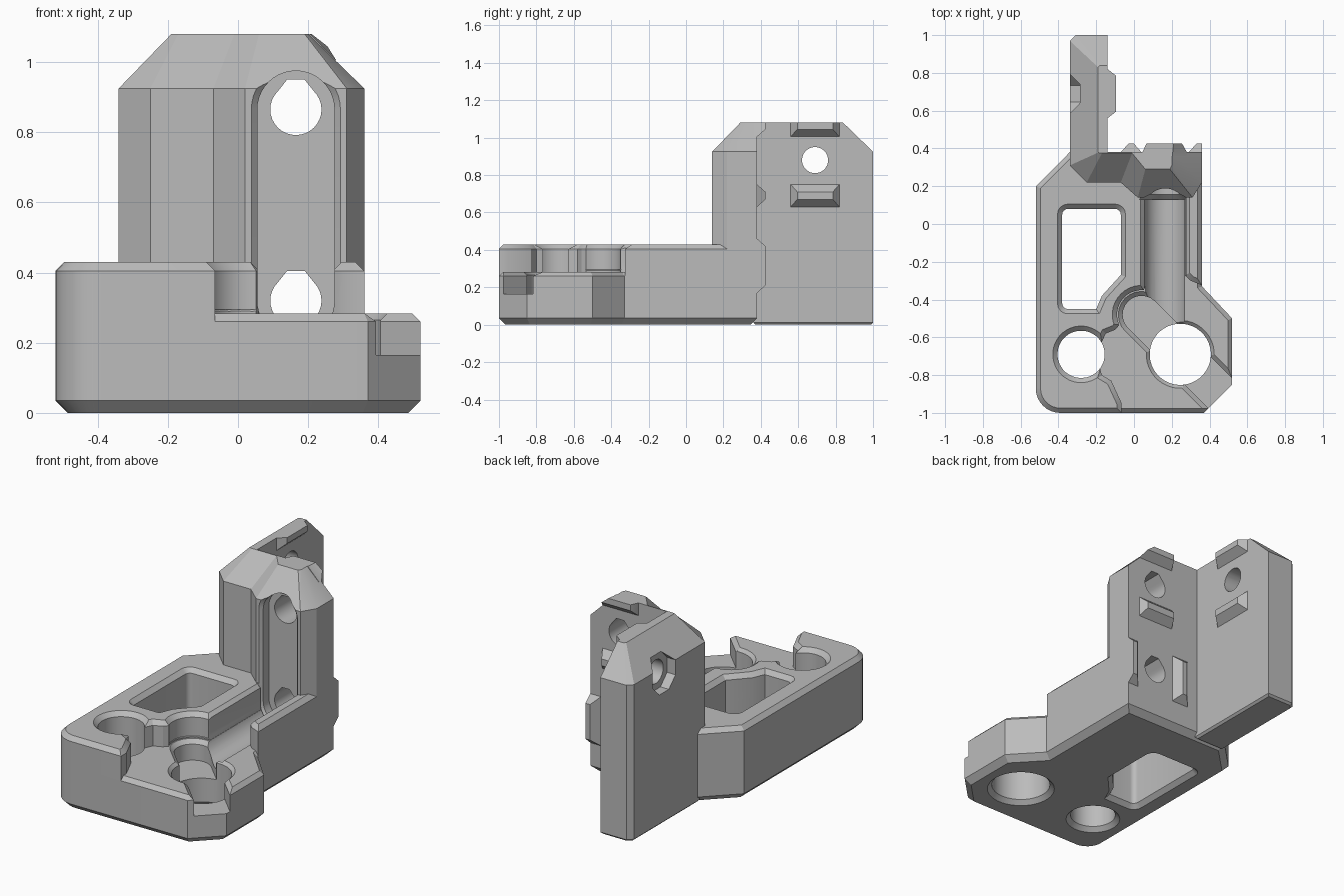
import bpy, bmesh
from math import sin, cos, pi, radians
from mathutils import Vector

cube = bpy.data.objects.get("Cube")
if cube:
    bpy.data.objects.remove(cube, do_unlink=True)

grey = bpy.data.materials.new("grey plastic")
grey.use_nodes = True
COLOUR = (0.5, 0.5, 0.5, 1)
grey.diffuse_color = COLOUR
for node in grey.node_tree.nodes:
    if node.type == 'BSDF_PRINCIPLED':
        node.inputs["Base Color"].default_value = COLOUR


def loft(name, rings):
    """Closed solid through rings of equal point count."""
    bm = bmesh.new()
    loops = [[bm.verts.new(p) for p in ring] for ring in rings]
    n = len(loops[0])
    for a, b in zip(loops, loops[1:]):
        for i in range(n):
            j = (i + 1) % n
            bm.faces.new((a[i], a[j], b[j], b[i]))
    bm.faces.new(loops[0][::-1])
    bm.faces.new(loops[-1])
    bmesh.ops.recalc_face_normals(bm, faces=bm.faces)
    mesh = bpy.data.meshes.new(name)
    bm.to_mesh(mesh)
    bm.free()
    mesh.materials.append(grey)
    obj = bpy.data.objects.new(name, mesh)
    bpy.context.collection.objects.link(obj)
    return obj


def arc(cx, cy, r, start, end, steps=12):
    angles = [radians(start + (end - start) * i / steps) for i in range(steps + 1)]
    return [(cx + r * cos(a), cy + r * sin(a)) for a in angles]


def circle(cx, cy, r, sides=40):
    return arc(cx, cy, r, 180 / sides, 360 + 180 / sides, sides)[:-1]


def offset(outline, d):
    """Mitred offset of a counter-clockwise outline, outward for d > 0."""
    pts = [Vector(p) for p in outline]
    out = []
    for i, p in enumerate(pts):
        e1 = (p - pts[i - 1]).normalized()
        e2 = (pts[(i + 1) % len(pts)] - p).normalized()
        n1, n2 = Vector((e1.y, -e1.x)), Vector((e2.y, -e2.x))
        out.append(p + (n1 + n2) * d / (1 + n1.dot(n2)))
    return out


def prism(name, outline, levels):
    """Vertical prism with (height, offset) levels, for chamfered rims."""
    return loft(name, [[(p[0], p[1], z) for p in offset(outline, d)] for z, d in levels])


def along_y(name, outline, levels):
    return loft(name, [[(p[0], y, p[1]) for p in offset(outline, d)] for y, d in levels])


def along_x(name, outline, levels):
    return loft(name, [[(x, p[0], p[1]) for p in outline] for x in levels])


# Shared outline pieces
corner = arc(-0.39, -0.87, 0.13, 180, 270, 8)
SCREW_X, LOW_Z, HIGH_Z, ARM_Y = 0.165, 0.32, 0.865, 0.69

# Base: low slab, raised left deck, raised right wall
low_slab = prism("low_slab", corner + [
    (0.37, -1), (0.52, -0.85), (0.52, -0.5), (0.36, -0.33),
    (0.36, 0.38), (-0.34, 0.38), (-0.52, 0.2)],
    [(0, -0.035), (0.035, 0), (0.26, 0), (0.283, -0.023)])

raised_deck = prism("raised_deck", corner + [
    (-0.065, -1), (-0.065, -0.95), (-0.12, -0.83), (-0.17, -0.8),
    (-0.2, -0.69), (-0.15, -0.58), (-0.1, -0.56)]
    + arc(0.04, -0.48, 0.13, 205, 85)
    + [(0.06, -0.33), (0.06, 0.3), (-0.1, 0.38), (-0.34, 0.38), (-0.52, 0.2)],
    [(0.2, 0), (0.405, 0), (0.43, -0.025)])

side_wall = prism("side_wall", [
    (0.27, -0.27), (0.3, -0.3), (0.36, -0.325), (0.36, 0.3), (0.27, 0.3)],
    [(0.2, 0), (0.405, 0), (0.43, -0.025)])

# Tower with sloped shoulders
tower_low = [(0.36, 0.38), (-0.34, 0.38), (-0.34, 0.31), (-0.25, 0.22),
             (-0.07, 0.22), (0.02, 0.14), (0.31, 0.14), (0.36, 0.22)]
tower_top = [(0.2, 0.38), (-0.19, 0.38), (-0.19, 0.378), (-0.17, 0.375),
             (-0.01, 0.375), (0.06, 0.29), (0.19, 0.29), (0.2, 0.31)]
tower = loft("tower", [[(x, y, 0.035) for x, y in tower_low],
                       [(x, y, 0.925) for x, y in tower_low],
                       [(x, y, 1.08) for x, y in tower_top]])

# Rear arm plate
arm_low = [(-0.34, 0.36), (-0.14, 0.36), (-0.14, 1), (-0.31, 1), (-0.34, 0.97)]
arm_top = [(-0.19, 0.378), (-0.14, 0.378), (-0.14, 0.84), (-0.18, 0.84), (-0.19, 0.83)]
rear_arm = loft("rear_arm", [[(*p, 0) for p in offset(arm_low, -0.012)],
                             [(*p, 0.012) for p in arm_low],
                             [(*p, 0.925) for p in arm_low],
                             [(*p, 1.08) for p in arm_top]])

# Cutters: window, rod holes, diagonal slot
through = [(-0.01, 0.035), (0.025, 0), (0.405, 0), (0.44, 0.035)]
window = prism("window_cutter",
               arc(-0.35, -0.42, 0.03, 180, 270, 4) + [(-0.2, -0.45), (-0.17, -0.38), (-0.07, -0.27)]
               + arc(-0.1, 0.05, 0.03, 0, 90, 4) + arc(-0.35, 0.05, 0.03, 90, 180, 4), through)
left_hole = prism("left_hole_cutter", circle(-0.28, -0.69, 0.125), through)
right_hole = prism("right_hole_cutter", circle(0.245, -0.69, 0.162),
                   [(-0.01, 0.035), (0.025, 0), (0.265, 0), (0.3, 0.035)])
slot = prism("slot_cutter", arc(0.04, -0.48, 0.1, 45, 225)
             + [(0.529, -1.111), (0.671, -0.969)],
             [(0.165, 0), (0.26, 0), (0.295, 0.035)])

# Cutters: tool channel, its chamfered mouth, and screw holes
channel_outline = arc(SCREW_X, HIGH_Z, 0.11, 0, 180, 20) + arc(SCREW_X, LOW_Z, 0.11, 180, 360, 20)
channel = along_y("channel_cutter", channel_outline, [(-0.52, 0), (0.21, 0)])
mouth = along_y("mouth_cutter", channel_outline, [(0.13, 0.027), (0.157, 0)])
screws = []
for z in (LOW_Z, HIGH_Z):
    # flattened crown, so the hole bridges cleanly
    outline = [(x, min(y, z + 0.085)) for x, y in
               arc(SCREW_X, z, 0.073, 135, 405, 24) + [(SCREW_X + 0.025, z + 0.085), (SCREW_X - 0.025, z + 0.085)]]
    screws.append(along_y("screw_cutter", outline, [(0.1, 0), (0.6, 0)]))
arm_screw = along_x("arm_screw_cutter", circle(ARM_Y, 0.88, 0.07, 24), (-0.5, 0))
arm_recess = along_x("arm_recess_cutter", circle(ARM_Y, 0.88, 0.115, 8), (-0.5, -0.285))

base_cuts = [window, left_hole, right_hole, slot, channel, mouth, screws[0]]
jobs = {low_slab: base_cuts, raised_deck: base_cuts, side_wall: [channel],
        tower: [channel, mouth] + screws, rear_arm: [arm_screw, arm_recess]}
for part, cutters in jobs.items():
    for cutter in cutters:
        mod = part.modifiers.new(cutter.name, 'BOOLEAN')
        mod.operation = 'DIFFERENCE'
        mod.solver = 'EXACT'
        mod.object = cutter
bpy.context.view_layer.update()
depsgraph = bpy.context.evaluated_depsgraph_get()
results = {p: bpy.data.meshes.new_from_object(p.evaluated_get(depsgraph)) for p in jobs}
for part, mesh in results.items():
    part.modifiers.clear()
    part.data = mesh
for cutter in set(sum(jobs.values(), [])):
    bpy.data.objects.remove(cutter, do_unlink=True)


# Locating keys: low wedges standing on the rear faces
def key(name, foot, crown, place):
    def quad(u0, v0, u1, v1, h, trim=0):
        return [place(u, v, h) for u, v in ((u0, v0), (u1, v0), (u1 - trim, v1), (u0, v1))]
    t = 0.075 if foot[3] > 1.07 and name.startswith("tower") else 0
    return loft(name, [quad(*foot, -0.02, t), quad(*foot, 0, t), quad(*crown, 0.045, t * 0.6)])


def on_tower(u, v, h):
    return (u, 0.38 + h, v)


def on_arm(u, v, h):
    return (-0.14 + h, u, v)


parts = list(jobs)
for label, centre, place in (("tower", SCREW_X, on_tower), ("arm", ARM_Y, on_arm)):
    a, b = centre - 0.13, centre + 0.13
    c, d = a + 0.035, b - 0.035
    if label == "tower":
        a, b, c, d = a + 0.01, b - 0.015, a + 0.03, b - 0.04
    parts.append(key(label + "_upper_key", (a, 1.005, b, 1.08), (c, 1.045, d, 1.08), place))
    parts.append(key(label + "_lower_key", (a, 0.63, b, 0.75), (c, 0.67, d, 0.71), place))
parts.append(key("tower_left_key", (0.29, 0.17, 0.36, 0.46), (0.33, 0.21, 0.36, 0.42), on_tower))
parts.append(key("tower_right_key", (-0.07, 0.17, 0.04, 0.46), (-0.03, 0.21, 0, 0.42), on_tower))

# Smooth the round bores, keep edges crisp
bpy.ops.object.select_all(action='DESELECT')
for part in parts:
    part.select_set(True)
bpy.context.view_layer.objects.active = parts[0]
bpy.ops.object.shade_smooth_by_angle(angle=radians(25))
